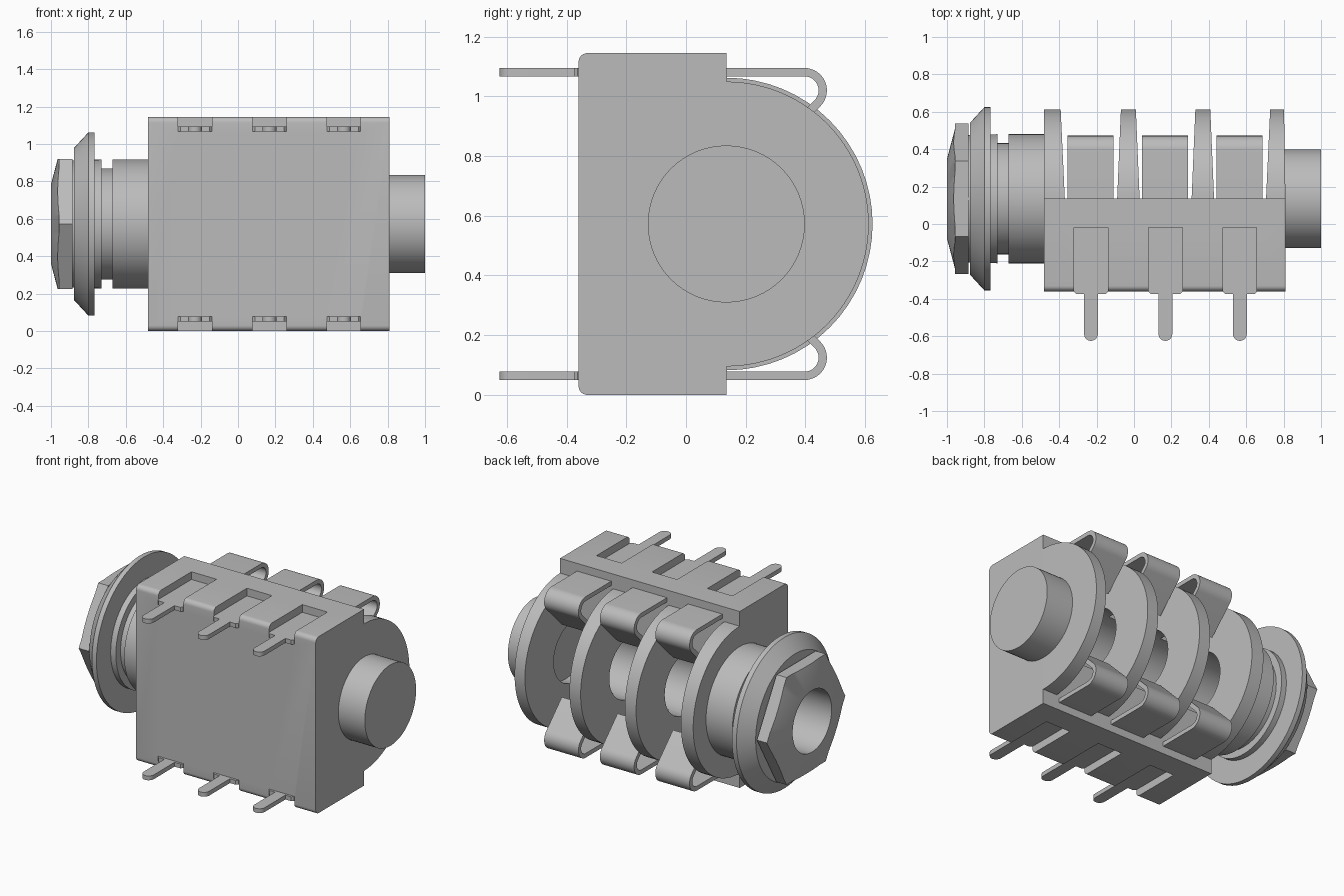
import bpy, bmesh
from math import sin, cos, pi

scene = bpy.context.scene
if "Cube" in scene.objects:
    bpy.data.objects.remove(scene.objects["Cube"], do_unlink=True)

AY, AZ = 0.135, 0.5725      # socket axis, running along x
TOP = 1.145
BORE = 0.2

grey = bpy.data.materials.new("plain grey")
grey.use_nodes = True
grey.diffuse_color = (0.5, 0.5, 0.5, 1)
grey.node_tree.nodes["Principled BSDF"].inputs["Base Color"].default_value = (0.5, 0.5, 0.5, 1)


def finish(name, bm):
    bmesh.ops.recalc_face_normals(bm, faces=bm.faces[:])
    mesh = bpy.data.meshes.new(name)
    bm.to_mesh(mesh)
    bm.free()
    mesh.materials.append(grey)
    obj = bpy.data.objects.new(name, mesh)
    scene.collection.objects.link(obj)
    return obj


def prism(name, pts, lo, hi, axis="x"):
    """Extrude an outline along x (points are y, z) or along z (points are x, y)."""
    bm = bmesh.new()
    rings = []
    for d in (lo, hi):
        rings.append([bm.verts.new((d, a, b) if axis == "x" else (a, b, d)) for a, b in pts])
    bm.faces.new(rings[0])
    bm.faces.new(rings[1])
    n = len(pts)
    for i in range(n):
        j = (i + 1) % n
        bm.faces.new((rings[0][i], rings[0][j], rings[1][j], rings[1][i]))
    return finish(name, bm)


def lathe(name, profile, closed=False, n=64):
    """Spin (x, radius) points about the socket axis."""
    bm = bmesh.new()
    rings = [[bm.verts.new((x, AY + r * cos(2 * pi * i / n), AZ + r * sin(2 * pi * i / n)))
              for i in range(n)] for x, r in profile]
    pairs = list(zip(rings, rings[1:]))
    if closed:
        pairs.append((rings[-1], rings[0]))
    else:
        bm.faces.new(rings[0])
        bm.faces.new(rings[-1])
    for a, b in pairs:
        for i in range(n):
            j = (i + 1) % n
            bm.faces.new((a[i], a[j], b[j], b[i]))
    return finish(name, bm)


def arc(cx, cy, r, a0, a1, n):
    return [(cx + r * cos(a0 + (a1 - a0) * i / n), cy + r * sin(a0 + (a1 - a0) * i / n))
            for i in range(n + 1)]


def rect(a0, b0, a1, b1):
    return [(a0, b0), (a1, b0), (a1, b1), (a0, b1)]


def boolean(obj, cutter, op="DIFFERENCE"):
    mod = obj.modifiers.new("cut", "BOOLEAN")
    mod.operation, mod.solver, mod.object = op, "EXACT", cutter
    with bpy.context.temp_override(object=obj, active_object=obj, selected_objects=[obj]):
        bpy.ops.object.modifier_apply(modifier=mod.name)


parts = []

# Housing block with rounded front edges
R = 0.03
outline = ([(AY, 0), (AY, TOP)] + arc(-0.36 + R, TOP - R, R, pi / 2, pi, 6)
           + arc(-0.36 + R, R, R, pi, 1.5 * pi, 6))
housing = prism("housing", outline, -0.48, 0.81)
parts.append(housing)

# Bore cutter
bore = lathe("bore_cutter", [(-1.1, BORE), (0.77, BORE)])
bore.hide_render = True
boolean(housing, bore)

# Terminals: recess, plate with pin, and curled spring contact, top and bottom
T0, T1 = 0.05, 0.078
for k, cx in enumerate((-0.23, 0.168, 0.566)):
    for side in ("top", "bottom"):
        flip = (lambda z: TOP - z) if side == "top" else (lambda z: z)
        z0, z1 = sorted((flip(T0), flip(T1)))
        c0, c1 = sorted((flip(-0.1), flip(T1)))
        cutter = prism("recess_cutter", rect(cx - 0.09, -0.5, cx + 0.09, -0.02), c0, c1, "z")
        boolean(housing, cutter)
        bpy.data.objects.remove(cutter, do_unlink=True)

        w, p, c = 0.09, 0.037, 0.012
        plate = ([(cx + w, -0.02), (cx - w, -0.02), (cx - w, -0.375 + c), (cx - w + c, -0.375),
                  (cx - p, -0.375)] + arc(cx, -0.625 + p, p, pi, 2 * pi, 10)
                 + [(cx + p, -0.375), (cx + w - c, -0.375), (cx + w, -0.375 + c)])
        parts.append(prism(f"{side}_pin_{k + 1}", plate, z0, z1, "z"))

        ro = 0.075
        ri = ro - (T1 - T0)
        hy, hz = 0.397, T0 + ro
        d = 0.225 / 2 ** 0.5
        outer = [(0.1, T0)] + arc(hy, hz, ro, -pi / 2, pi / 4, 16)
        inner = [(0.1, T1)] + arc(hy, hz, ri, -pi / 2, pi / 4, 16)
        outer.append((outer[-1][0] - d, outer[-1][1] + d))
        inner.append((inner[-1][0] - d, inner[-1][1] + d))
        path = [(y, flip(z)) for y, z in outer + inner[::-1]]
        sx = (-0.233, 0.165, 0.565)[k]
        parts.append(prism(f"{side}_spring_{k + 1}", path, sx - 0.123, sx + 0.123))

# Half-round fins, slightly thinner toward the back
FR = 0.477
fins = ((-0.48, -0.37, 0, 0.022), (-0.09, 0.03, 0.02, 0.02),
        (0.308, 0.428, 0.02, 0.02), (0.706, 0.81, 0.022, 0.008))
for k, (x0, x1, t0, t1) in enumerate(fins):
    fin = prism(f"fin_{k + 1}", arc(AY, AZ, FR, -pi / 2, pi / 2, 48), x0, x1)
    mid = (x0 + x1) / 2
    for v in fin.data.vertices:
        f = (v.co.y - AY) / FR
        v.co.x += t0 * f if v.co.x < mid else -t1 * f
    boolean(fin, bore)
    parts.append(fin)

# Round rear boss
parts.append(lathe("rear_boss", [(0.80, 0.263), (1.0, 0.263)]))

# Threaded barrel with groove
parts.append(lathe("barrel", [
    (-0.48, BORE), (-0.48, 0.345), (-0.67, 0.345), (-0.67, 0.297), (-0.73, 0.297),
    (-0.73, 0.345), (-0.90, 0.34), (-0.90, BORE)], closed=True))

# Washer with bevelled rim
parts.append(lathe("washer", [
    (-0.768, 0.25), (-0.768, 0.49), (-0.80, 0.49), (-0.878, 0.405), (-0.878, 0.25)], closed=True))

# Hexagonal nut with conical face
nut = prism("hex_nut", arc(AY, AZ, 0.402, 0, 5 * pi / 3, 5), -1.0, -0.885)
cone = lathe("nut_cone", [(-1.0, 0.212), (-0.957, 0.375), (-0.957, 0.45), (-0.88, 0.45)])
boolean(nut, cone, "INTERSECT")
boolean(nut, bore)
parts.append(nut)

for helper in (cone, bore):
    bpy.data.objects.remove(helper, do_unlink=True)

# Smooth the curved surfaces, keep the edges sharp
for obj in bpy.context.selected_objects:
    obj.select_set(False)
for obj in parts:
    obj.select_set(True)
bpy.context.view_layer.objects.active = housing
bpy.ops.object.shade_smooth_by_angle(angle=pi / 6)
